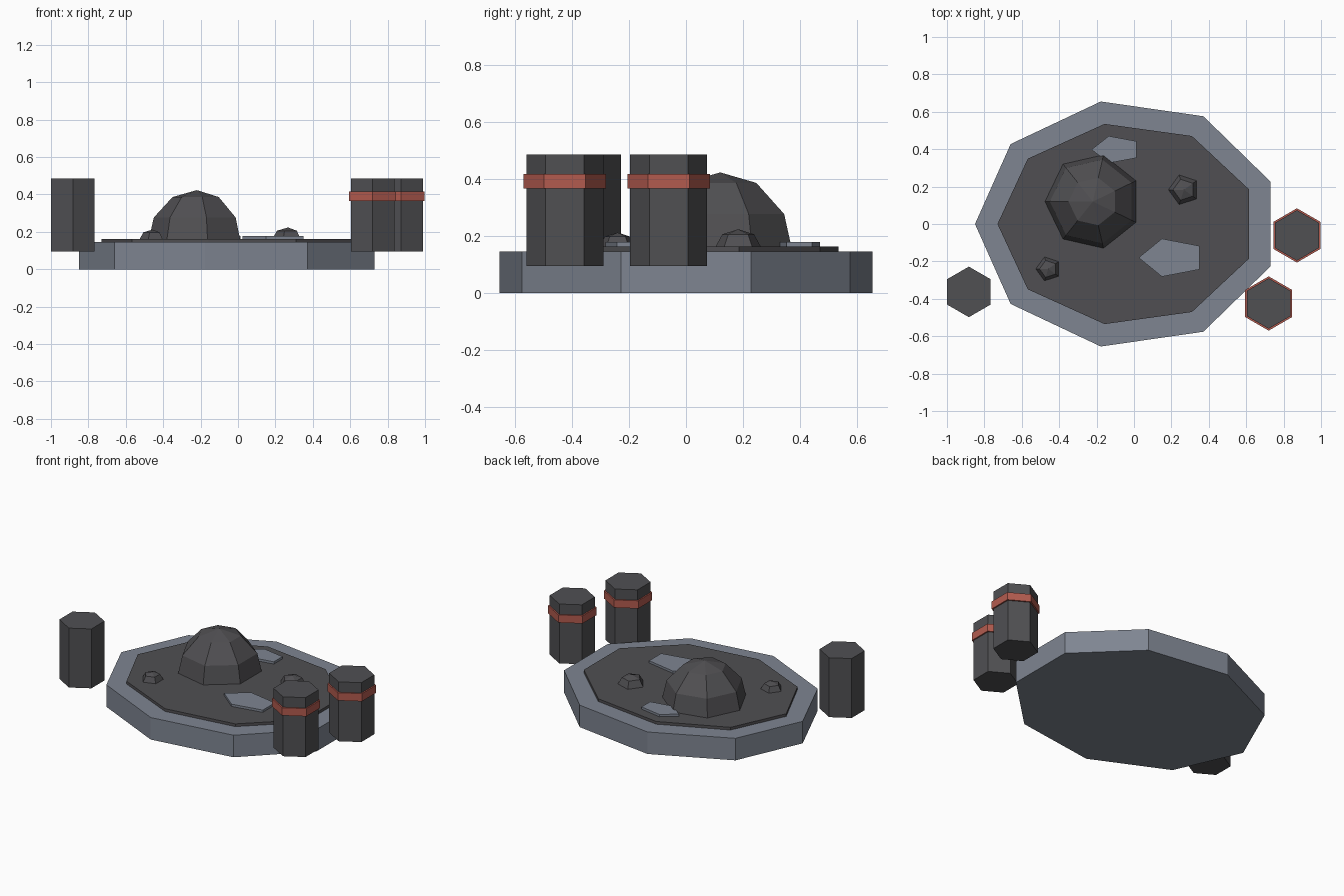
import bpy, bmesh, math

if "Cube" in bpy.data.objects:
    bpy.data.objects.remove(bpy.data.objects["Cube"])


def material(name, rgb):
    m = bpy.data.materials.new(name)
    m.diffuse_color = (*rgb, 1)
    m.use_nodes = True
    m.node_tree.nodes["Principled BSDF"].inputs["Base Color"].default_value = m.diffuse_color
    return m


STONE = material("blue grey stone", (0.21, 0.235, 0.285))
DARK = material("dark rock", (0.080, 0.078, 0.084))
COLUMN = material("dark column", (0.080, 0.080, 0.086))
RED = material("red band", (0.45, 0.105, 0.078))


def lathe(name, mat, centre, sides, rings, start=math.pi, sy=1.0):
    """Stack polygon rings (radius, z); a zero radius closes to a point."""
    bm = bmesh.new()
    loops = []
    for r, z in rings:
        if r == 0:
            loops.append([bm.verts.new((centre[0], centre[1], z))] * sides)
            continue
        loop = []
        for i in range(sides):
            a = start + math.tau * i / sides
            loop.append(bm.verts.new((centre[0] + r * math.cos(a),
                                      centre[1] + r * sy * math.sin(a), z)))
        loops.append(loop)
    for lo, hi in zip(loops, loops[1:]):
        for i in range(sides):
            j = (i + 1) % sides
            quad = [lo[i], lo[j], hi[j], hi[i]]
            bm.faces.new(list(dict.fromkeys(quad)))
    bm.faces.new(loops[0][::-1])
    if rings[-1][0]:
        bm.faces.new(loops[-1])
    bmesh.ops.recalc_face_normals(bm, faces=bm.faces)
    mesh = bpy.data.meshes.new(name)
    bm.to_mesh(mesh)
    bm.free()
    mesh.materials.append(mat)
    obj = bpy.data.objects.new(name, mesh)
    bpy.context.collection.objects.link(obj)
    return obj


# Nine-sided base slab and the thin ground plate on it
lathe("base_slab", STONE, (-0.036, 0), 9, [(0.814, 0), (0.814, 0.145)], sy=0.817)
lathe("ground_plate", DARK, (-0.037, 0), 9, [(0.693, 0.12), (0.693, 0.163)], sy=0.784)

# Large faceted dome
lathe("dome", DARK, (-0.22, 0.12), 7,
      [(0.26, 0.145), (0.23, 0.277), (0.13, 0.386), (0, 0.423)])

# Small faceted boulders
for name, centre, r in (("boulder_right", (0.267, 0.183), 0.083),
                        ("boulder_left", (-0.458, -0.24), 0.067)):
    h = r * 0.73
    lathe(name, DARK, centre, 5,
          [(r, 0.155), (r, 0.163), (r * 0.707, 0.163 + h * 0.707), (0, 0.163 + h)])

# Pale flat slabs lying on the ground plate
lathe("flat_slab_front", STONE, (0.205, -0.18), 5, [(0.18, 0.155), (0.18, 0.178)], sy=0.593)
lathe("flat_slab_back", STONE, (-0.094, 0.398), 5, [(0.133, 0.155), (0.133, 0.178)], sy=0.571)

# Hexagonal columns, the right pair wearing red bands
for name, centre, banded in (("column_left", (-0.883, -0.363), False),
                             ("column_right_back", (0.871, -0.061), True),
                             ("column_right_front", (0.72, -0.425), True)):
    lathe(name, COLUMN, centre, 6, [(0.135, 0.094), (0.135, 0.485)], start=math.pi / 2)
    if banded:
        lathe(name + "_band", RED, centre, 6, [(0.145, 0.366), (0.145, 0.417)],
              start=math.pi / 2)
